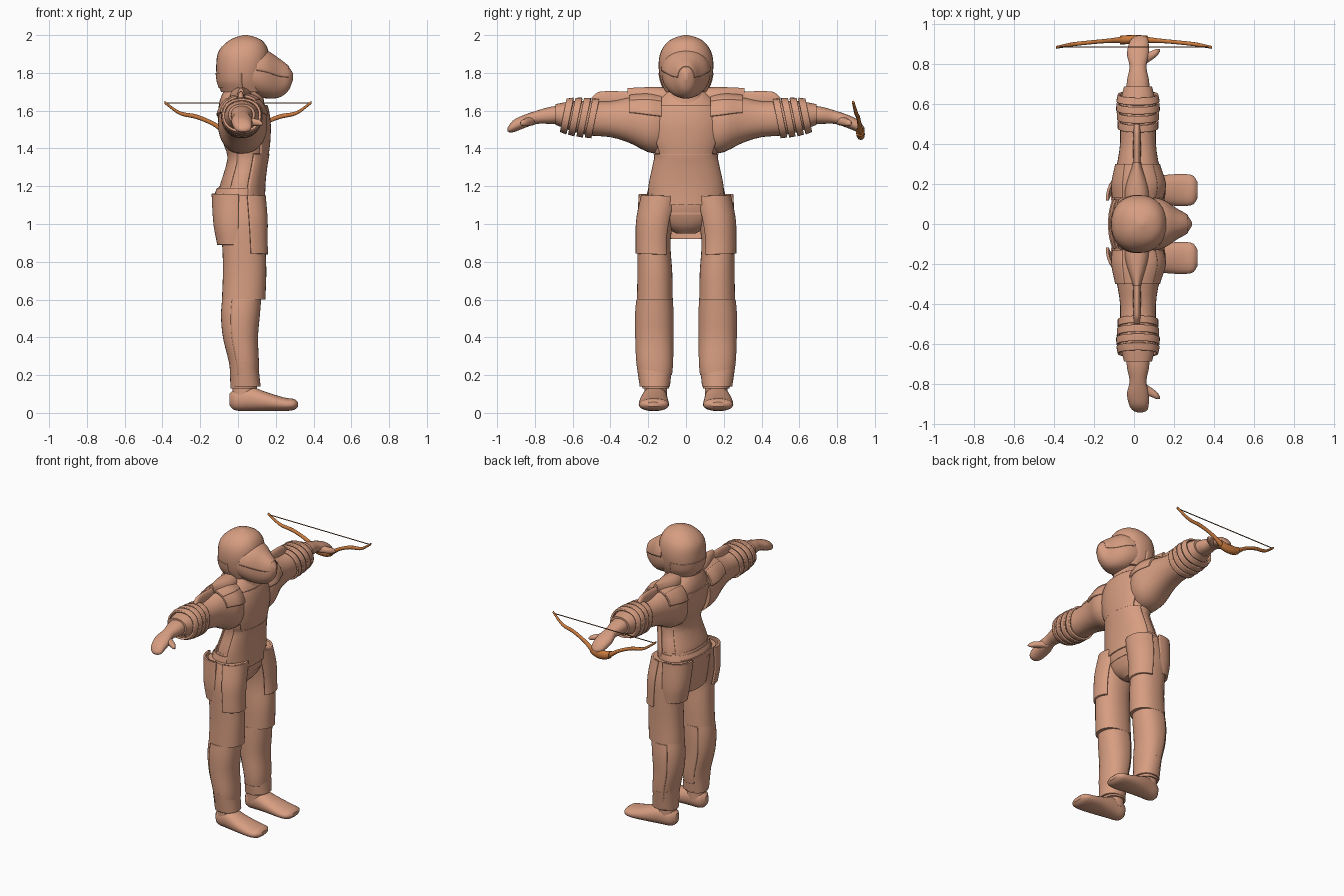
import bpy
import bmesh
from math import cos, sin, pi, radians, copysign

if "Cube" in bpy.data.objects:
    bpy.data.objects.remove(bpy.data.objects["Cube"], do_unlink=True)


def material(name, color):
    mat = bpy.data.materials.new(name)
    mat.use_nodes = True
    mat.diffuse_color = color
    mat.node_tree.nodes["Principled BSDF"].inputs["Base Color"].default_value = color
    return mat


clay = material("warm clay", (0.68, 0.34, 0.22, 1))
wood = material("orange wood", (0.6, 0.2, 0.05, 1))
cord = material("dark cord", (0.2, 0.09, 0.04, 1))


def sample(rows, t):
    """Smoothly interpolate the section (position, two centres, two radii) at t."""
    last = len(rows) - 1
    i = 0
    while i < last - 1 and t > rows[i + 1][0]:
        i += 1
    a, b = rows[i], rows[i + 1]
    before, after = rows[max(i - 1, 0)], rows[min(i + 2, last)]
    width = b[0] - a[0]
    u = (t - a[0]) / width
    section = []
    for k in range(1, len(a)):
        slope_a = (b[k] - before[k]) / (b[0] - before[0]) * width
        slope_b = (after[k] - a[k]) / (after[0] - a[0]) * width
        d = b[k] - a[k]
        section.append(a[k] + u * (slope_a + u * (3 * d - 2 * slope_a - slope_b
                                                  + u * (slope_a + slope_b - 2 * d))))
    return section


def loft(name, axis, rows, mirror=False, span=None, arc=None, grow=0, shell=0,
         lean=0, power=2.2, sides=32, steps=20, mat=clay):
    """Skin sections along an axis; arc and shell turn it into a thin plate."""
    start, end = span or (rows[0][0], rows[-1][0])
    first, final = arc or (0, 360)
    columns = sides if arc is None else sides + 1
    bm = bmesh.new()
    rings = []
    for j in range(steps + 1):
        t = start + (end - start) * (1 - cos(pi * j / steps)) / 2
        c1, c2, r1, r2 = sample(rows, t)
        ring = []
        for i in range(columns):
            angle = radians(first + (final - first) * i / sides)
            p, q = cos(angle), sin(angle)
            p = copysign(abs(p) ** (2 / power), p) * (r1 + grow)
            q = copysign(abs(q) ** (2 / power), q) * (r2 + grow)
            along, p2, q2 = t + lean * q, c1 + p, c2 + q
            place = {"X": (along, p2, q2), "Y": (p2, along, q2), "Z": (p2, q2, along)}
            ring.append(bm.verts.new(place[axis]))
        rings.append(ring)
    for low, high in zip(rings, rings[1:]):
        for i in range(sides):
            k = (i + 1) % columns
            bm.faces.new((low[i], low[k], high[k], high[i]))
    if not shell:
        bm.faces.new(rings[0])
        bm.faces.new(rings[-1])
    bmesh.ops.recalc_face_normals(bm, faces=bm.faces)
    # An open plate must face away from its own axis
    bm.normal_update()
    if shell:
        face = bm.faces[len(bm.faces) // 2]
        mid = face.calc_center_median()
        t = mid["XYZ".index(axis)]
        c = sample(rows, min(max(t, start), end))
        core = {"X": (t, c[0], c[1]), "Y": (c[0], t, c[1]), "Z": (c[0], c[1], t)}[axis]
        if sum(n * (m - o) for n, m, o in zip(face.normal, mid, core)) < 0:
            bmesh.ops.reverse_faces(bm, faces=bm.faces)
    mesh = bpy.data.meshes.new(name)
    bm.to_mesh(mesh)
    bm.free()
    mesh.materials.append(mat)
    obj = bpy.data.objects.new(name, mesh)
    bpy.context.collection.objects.link(obj)
    bpy.ops.object.select_all(action="DESELECT")
    obj.select_set(True)
    bpy.context.view_layer.objects.active = obj
    bpy.ops.object.shade_smooth_by_angle(angle=radians(40))
    if shell:
        thick = obj.modifiers.new("thickness", "SOLIDIFY")
        thick.thickness = shell
        thick.offset = -1
    if mirror:
        flip = obj.modifiers.new("other side", "MIRROR")
        flip.use_axis = (False, True, False)
    return obj


# Head: rounded helmet dome, beaked face guard, brow rim and neck
skull = [(1.7, .03, 0, .12, .11), (1.76, .02, 0, .13, .135), (1.85, .025, 0, .14, .145),
         (1.92, .03, 0, .13, .13), (1.97, .04, 0, .09, .09), (1.99, .04, 0, .05, .05),
         (2, .04, 0, .01, .01)]
muzzle = [(0, 0, 1.8, .12, .09), (.08, 0, 1.8, .13, .12), (.15, 0, 1.79, .115, .125),
          (.22, 0, 1.77, .07, .1), (.27, 0, 1.77, .04, .06), (.29, 0, 1.78, .01, .02)]
loft("helmet_dome", "Z", skull)
loft("face_guard", "X", muzzle)
loft("helmet_shell", "Z", skull, span=(1.72, 1.8), arc=(90, 270), grow=.004, shell=.01)
loft("visor", "X", muzzle, span=(.1, .27), arc=(5, 175), grow=.005, shell=.01)
loft("neck", "Z", [(1.6, .02, 0, .09, .09), (1.76, .04, 0, .08, .08)])
loft("collar", "Z", [(1.63, .02, 0, .12, .12), (1.71, .03, 0, .1, .09)], shell=.012)

# Body with bib, waist panel and seat
torso = [(1.05, .01, 0, .12, .19), (1.2, .02, 0, .11, .19), (1.3, .04, 0, .1, .17),
         (1.36, .05, 0, .1, .16), (1.45, .04, 0, .12, .19), (1.55, .03, 0, .13, .2),
         (1.64, .02, 0, .12, .17), (1.72, .01, 0, .08, .09)]
hips = [(.95, .02, 0, .04, .05), (.99, .01, 0, .09, .13), (1.06, .01, 0, .12, .19),
        (1.14, .01, 0, .13, .2), (1.2, .02, 0, .12, .19)]
loft("torso", "Z", torso)
loft("hips", "Z", hips)
loft("bib", "Z", torso, span=(1.36, 1.63), arc=(-52, 52), grow=.012, shell=.015)
loft("waist_panel", "Z", torso, span=(1.1, 1.37), arc=(-75, 75), grow=.015, shell=.015)
loft("back_panel", "Z", torso, span=(1.17, 1.6), arc=(120, 240), grow=.006, shell=.01)
loft("belt", "Z", hips, span=(1.12, 1.19), arc=(60, 300), grow=.008, shell=.012)
loft("seat_flap", "Z", [(.92, 0, 0, .1, .16), (1.16, 0, 0, .13, .2)],
     arc=(125, 235), shell=.012)

# Legs: thighs over narrower calves, with plates and cuffs
thigh = [(.6, .03, .165, .115, .095), (.75, .035, .165, .115, .092),
         (.9, .03, .17, .115, .088), (1.02, .02, .16, .125, .095), (1.15, .01, .13, .125, .1)]
calf = [(.13, .03, .16, .07, .07), (.25, .03, .165, .075, .09), (.4, .01, .168, .09, .095),
        (.52, .01, .168, .1, .096), (.64, .02, .165, .1, .088)]
loft("thighs", "Z", thigh, mirror=True)
loft("calves", "Z", calf, mirror=True)
loft("shin_guards", "Z", calf, mirror=True, span=(.2, .6), arc=(-115, 115),
     grow=.006, shell=.01)
loft("front_thigh_plates", "Z", thigh, mirror=True, span=(.84, 1.15), arc=(-40, 75),
     grow=.012, shell=.015, lean=.03)
loft("rear_thigh_plates", "Z", [(.89, -.02, .15, .09, .1), (1, -.02, .15, .11, .108),
     (1.16, -.02, .13, .12, .12)], mirror=True, arc=(80, 185), shell=.014)
loft("trouser_cuffs", "Z", [(.14, .04, .165, .08, .08), (.27, .03, .168, .075, .096)],
     mirror=True, shell=.012)

# Feet
loft("ankles", "Z", [(.07, .03, .16, .06, .06), (.2, .03, .16, .06, .06)], mirror=True)
loft("feet", "X", [(-.045, .16, .07, .02, .03), (-.02, .16, .07, .05, .055),
     (.06, .165, .075, .065, .065), (.15, .17, .06, .075, .05), (.25, .17, .045, .08, .035),
     (.3, .17, .045, .07, .028), (.318, .17, .045, .04, .012)], mirror=True)

# Arms: sleeves, shoulder caps with overlapping folds, ridges and bands
sleeve = [(.12, .02, 1.52, .12, .15), (.2, .025, 1.53, .13, .15), (.3, .02, 1.55, .105, .12),
          (.4, .02, 1.555, .09, .095), (.5, .02, 1.56, .09, .092), (.6, .02, 1.57, .09, .08),
          (.69, .02, 1.58, .07, .055)]
loft("sleeves", "Y", sleeve, mirror=True)
for index in range(4):
    middle = 36 + index * 36
    loft("shoulder_fold", "Y", sleeve, mirror=True, span=(.13, .3),
         arc=(middle - 20, middle + 20), grow=.01 + .004 * (index % 2), shell=.015, sides=12)
loft("shoulder_yokes", "Y", [(.04, .015, 1.66, .05, .06), (.17, .015, 1.66, .06, .065),
     (.31, .015, 1.65, .02, .07)], mirror=True)
loft("sleeve_ridges", "Y", [(.28, .015, 1.64, .02, .06), (.46, .015, 1.65, .018, .05),
     (.5, .015, 1.64, .015, .03)], mirror=True)
for index in range(4):
    place = .48 + index * .045
    loft("arm_band", "Y", sleeve, mirror=True, span=(place, place + .035),
         grow=.012 + .003 * index, shell=.012, lean=-.2, steps=4)

# Hands and thumbs
loft("hands", "Y", [(.64, .02, 1.58, .06, .05), (.72, .02, 1.575, .055, .045),
     (.79, .02, 1.565, .042, .035), (.85, .02, 1.545, .055, .035), (.91, .025, 1.52, .048, .033),
     (.935, .03, 1.505, .035, .02), (.945, .03, 1.5, .012, .008)], mirror=True)
loft("thumbs", "X", [(.03, .82, 1.55, .035, .028), (.08, .84, 1.54, .024, .02),
     (.115, .86, 1.535, .018, .016), (.13, .87, 1.53, .006, .006)], mirror=True)

# Bow held in the left hand
limb = [(0, .925, 1.475, .016, .024), (.06, .922, 1.485, .016, .02), (.13, .918, 1.53, .011, .013),
        (.22, .91, 1.568, .01, .012), (.31, .9, 1.588, .01, .01), (.39, .885, 1.645, .007, .008)]
bow = [(-x, y, z, a, b) for x, y, z, a, b in reversed(limb[1:])] + limb
loft("bow_stave", "X", bow, sides=12, steps=48, mat=wood)
loft("bow_grip", "X", bow, span=(-.07, .07), grow=.006, sides=12, mat=wood)
loft("bow_string", "X", [(-.38, .887, 1.64, .003, .003), (.38, .887, 1.64, .003, .003)],
     sides=8, steps=1, mat=cord)
